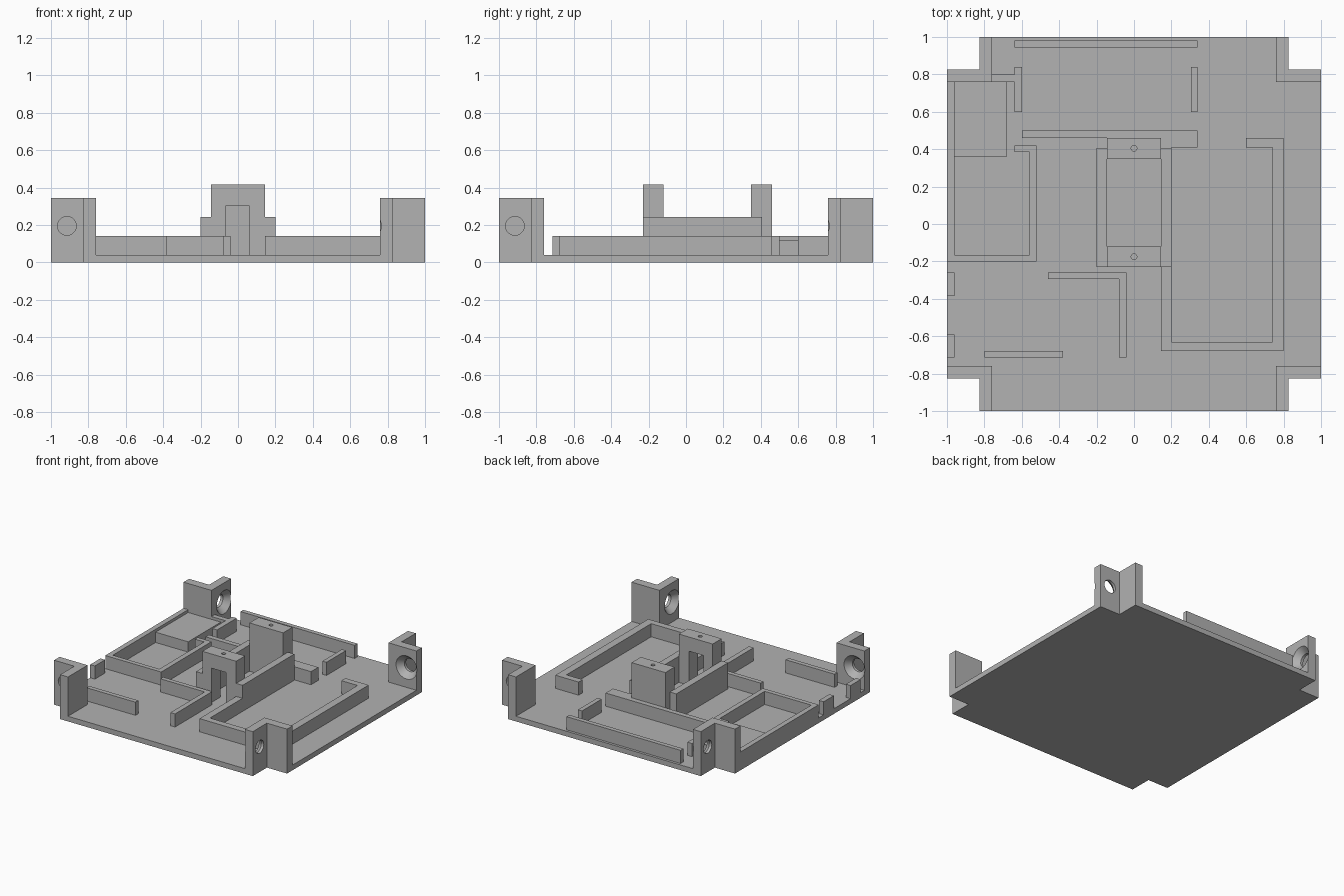
import bpy, bmesh, math
from mathutils import Matrix, Vector

if "Cube" in bpy.data.objects:
    bpy.data.objects.remove(bpy.data.objects["Cube"], do_unlink=True)

FLOOR = 0.04      # top of the base plate
WALL = 0.142      # top of the low dividers

grey = bpy.data.materials.new("plain grey")
grey.use_nodes = True
colour = (0.445, 0.445, 0.445, 1)
grey.diffuse_color = colour
grey.node_tree.nodes["Principled BSDF"].inputs["Base Color"].default_value = colour


def finish(name, bm):
    """Turn a bmesh into a grey object."""
    bmesh.ops.recalc_face_normals(bm, faces=bm.faces)
    mesh = bpy.data.meshes.new(name)
    bm.to_mesh(mesh)
    bm.free()
    mesh.materials.append(grey)
    obj = bpy.data.objects.new(name, mesh)
    bpy.context.collection.objects.link(obj)
    return obj


def extrude(name, outline, bottom, top, turn=0):
    """Raise a flat outline into a solid, turned about the z axis."""
    bm = bmesh.new()
    face = bm.faces.new([bm.verts.new((x, y, bottom)) for x, y in outline])
    raised = bmesh.ops.extrude_face_region(bm, geom=[face])["geom"]
    verts = [v for v in raised if isinstance(v, bmesh.types.BMVert)]
    bmesh.ops.translate(bm, verts=verts, vec=(0, 0, top - bottom))
    bm.transform(Matrix.Rotation(turn, 4, "Z"))
    return finish(name, bm)


def box(name, x0, x1, y0, y1, bottom=FLOOR, top=WALL):
    return extrude(name, [(x0, y0), (x1, y0), (x1, y1), (x0, y1)], bottom, top)


def drill(name, profile, matrix, segments=40):
    """Solid of revolution about z, from (radius, height) pairs."""
    bm = bmesh.new()
    rings = []
    for radius, height in profile:
        angles = [math.tau * i / segments for i in range(segments)]
        rings.append([bm.verts.new((radius * math.cos(a), radius * math.sin(a), height))
                      for a in angles])
    for low, high in zip(rings, rings[1:]):
        for i in range(segments):
            j = (i + 1) % segments
            bm.faces.new((low[i], low[j], high[j], high[i]))
    bm.faces.new(rings[0])
    bm.faces.new(rings[-1])
    bm.transform(matrix)
    cutter = finish(name, bm)
    cutter.hide_render = True
    return cutter


def cut(obj, cutter):
    """Subtract the cutter and delete it."""
    mod = obj.modifiers.new("cut", "BOOLEAN")
    mod.operation = "DIFFERENCE"
    mod.solver = "EXACT"
    mod.object = cutter
    bpy.ops.object.select_all(action="DESELECT")
    bpy.context.view_layer.objects.active = obj
    obj.select_set(True)
    bpy.ops.object.modifier_apply(modifier=mod.name)
    bpy.data.objects.remove(cutter, do_unlink=True)
    bpy.ops.object.shade_smooth_by_angle(angle=math.radians(30))


# Base plate: a square with its corners left for the posts
INNER, OUTER = 0.76, 0.827
quarter = [(1, -INNER), (1, INNER), (INNER, INNER)]
plate = []
for k in range(4):
    spin = Matrix.Rotation(k * math.pi / 2, 2)
    plate += [tuple(spin @ Vector(p)) for p in quarter]
extrude("base_plate", plate, 0, FLOOR)

# Corner posts: angle sections, each with one countersunk screw hole
angle_section = [(INNER, INNER), (1, INNER), (1, OUTER),
                 (OUTER, OUTER), (OUTER, 1), (INNER, 1)]
screw = [(0.09, -0.02), (0.09, 0), (0.05, 0.045), (0.05, 0.1)]
for k, place in enumerate(("back_left", "back_right", "front_right", "front_left")):
    turn = k * math.pi / 2
    post = extrude(place + "_post", angle_section, 0, 0.345, turn)
    placing = (Matrix.Rotation(turn, 4, "Z")
               @ Matrix.Translation((0.915, INNER, 0.195))
               @ Matrix.Rotation(-math.pi / 2, 4, "X"))
    cut(post, drill("screw_cutter", screw, placing))

# Large open tray, joined to the long cross divider
extrude("large_tray_wall", [
    (.145, -.68), (.8, -.68), (.8, .46), (.6, .46), (.6, .41), (.74, .41), (.74, -.63),
    (.2, -.63), (.2, .41), (.34, .41), (.34, .5), (-.6, .5), (-.6, .46), (.145, .46)],
    FLOOR, WALL)

# Small side tray with its raised platform
extrude("side_tray_wall", [
    (-1, -.2), (-.52, -.2), (-.52, .42), (-.64, .42), (-.64, .385), (-.56, .385),
    (-.56, -.165), (-.96, -.165), (-.96, INNER), (-1, INNER)], FLOOR, WALL)
box("side_tray_platform", -.96, -.68, .36, INNER, top=.12)
extrude("side_tray_corner", [
    (-INNER, INNER), (-.64, INNER), (-.64, .6), (-.6, .6), (-.6, .84), (-.64, .84),
    (-.64, .8), (-INNER, .8)], FLOOR, WALL)

# Loose dividers
box("back_divider", -.64, .34, .945, .98)
box("back_short_divider", .305, .34, .6, .84)
box("front_divider", -.8, -.38, -.715, -.68)
extrude("angled_divider", [
    (-.46, -.295), (-.08, -.295), (-.08, -.715), (-.04, -.715), (-.04, -.26), (-.46, -.26)],
    FLOOR, WALL)
for name, y in (("edge_stop_back", -.385), ("edge_stop_front", -.715)):
    box(name, -1, -.96, y, y + .125)

# Central mount: two uprights with pilot holes, between two rails
HALF, TOP = .145, .415
back_upright = box("back_upright", -HALF, HALF, .347, .46, top=TOP)
front_upright = box("front_upright", -HALF, HALF, -.23, -.12, top=TOP)
slot = box("slot_cutter", -.065, .06, -.3, 0, bottom=0, top=.305)
slot.hide_render = True
cut(front_upright, slot)
for upright, y in ((back_upright, .405), (front_upright, -.175)):
    pilot = [(.015, -.08), (.015, .05)]
    cut(upright, drill("pilot_cutter", pilot, Matrix.Translation((0, y, TOP))))
box("right_rail", -.2, -HALF, -.23, .405, top=.243)
box("left_rail", HALF, .2, -.23, .405, bottom=WALL, top=.243)
